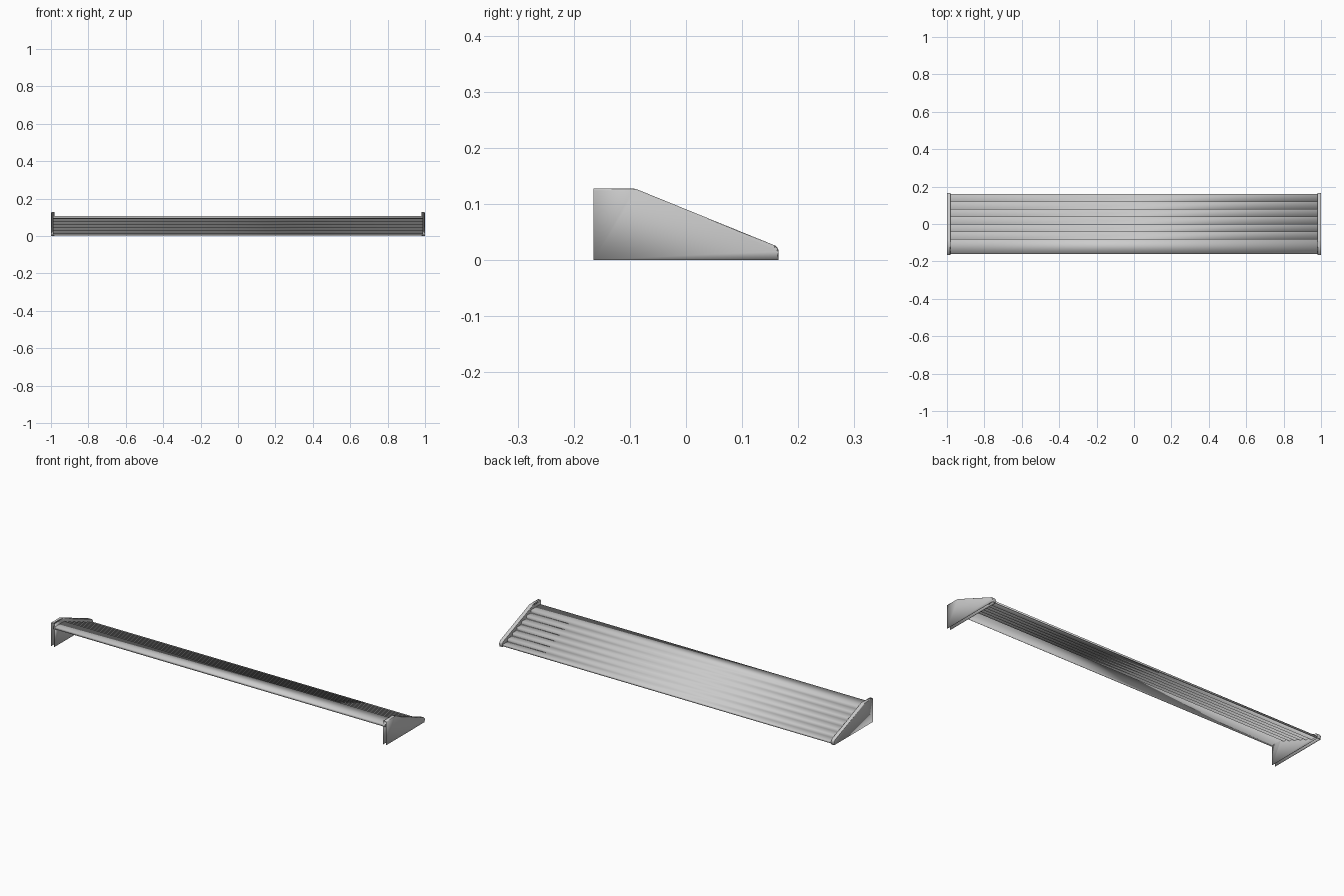
import bpy, bmesh, math

if "Cube" in bpy.data.objects:
    bpy.data.objects.remove(bpy.data.objects["Cube"])


def make_object(name, bm, thickness):
    bmesh.ops.recalc_face_normals(bm, faces=bm.faces)
    mesh = bpy.data.meshes.new(name)
    bm.to_mesh(mesh)
    bm.free()
    obj = bpy.data.objects.new(name, mesh)
    bpy.context.collection.objects.link(obj)
    mod = obj.modifiers.new("sheet", 'SOLIDIFY')
    mod.thickness = thickness
    mod.offset = -1
    bpy.context.view_layer.objects.active = obj
    obj.select_set(True)
    bpy.ops.object.shade_smooth_by_angle(angle=math.radians(30))
    obj.select_set(False)
    return obj


# Side outline: flat top, slope, rounded rear corner
r = 0.012
rim = [(-0.165, 0.128), (-0.095, 0.128), (-0.088, 0.1265)]
for i in range(6):
    a = math.radians(68 - 68 * i / 5)
    rim.append((0.165 - r + r * math.cos(a), 0.0155 + r * math.sin(a)))
rim.append((0.165, 0.0))


def end_cap(name, side):
    # Two plates joined by a rim, open at the front and bottom
    bm = bmesh.new()
    rows = []
    for x in (0.98 * side, 1.0 * side):
        row = [bm.verts.new((x, y, z)) for y, z in rim]
        corner = bm.verts.new((x, -0.165, 0.0))
        bm.faces.new(row + [corner])
        rows.append(row)
    for i in range(len(rim) - 1):
        bm.faces.new((rows[0][i], rows[0][i + 1], rows[1][i + 1], rows[1][i]))
    # Soften the long rim edges
    edges = [bm.edges.get((row[i], row[i + 1])) for row in rows for i in range(len(rim) - 1)]
    bmesh.ops.bevel(bm, geom=edges, offset=0.004, segments=2, profile=0.5, affect='EDGES')
    return make_object(name, bm, 0.0015)


end_cap("left_end_cap", -1)
end_cap("right_end_cap", 1)

# Stepped panel: front lip, wide top ledge, then descending narrow treads
profile = [(-0.16, 0.094), (-0.16, 0.107), (-0.08, 0.107)]
z = 0.107
for i in range(6):
    y = -0.08 + 0.04 * i
    z -= 0.0158
    profile += [(y, z), (y + 0.04, z)]
profile.append((0.16, 0.002))

bm = bmesh.new()
left = [bm.verts.new((-0.99, y, z)) for y, z in profile]
right = [bm.verts.new((0.99, y, z)) for y, z in profile]
for i in range(len(profile) - 1):
    bm.faces.new((left[i], right[i], right[i + 1], left[i + 1]))
make_object("stepped_panel", bm, 0.0015)
